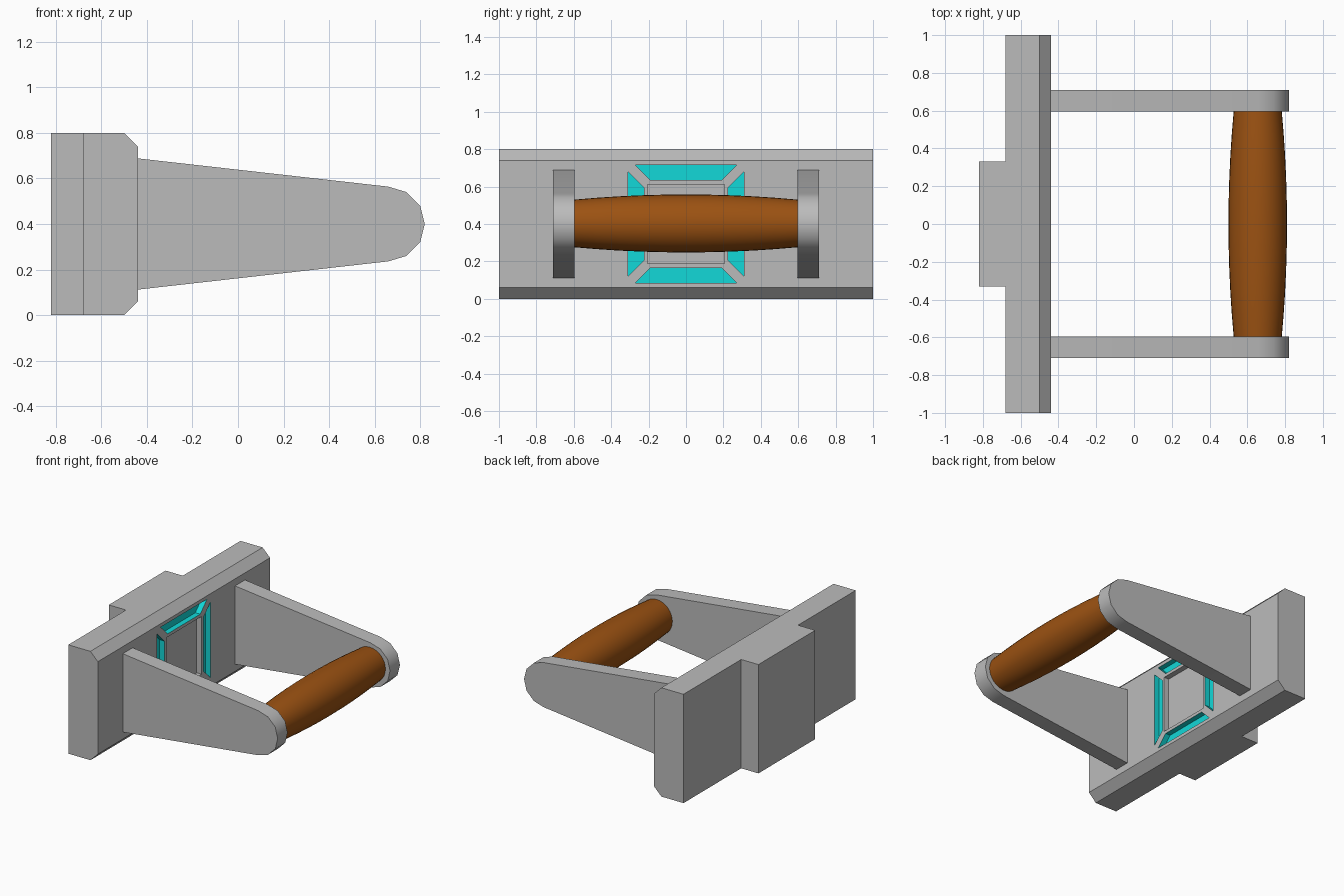
import bpy, bmesh, math
from mathutils import Vector

if "Cube" in bpy.data.objects:
    bpy.data.objects.remove(bpy.data.objects["Cube"])


def mat(name, rgb):
    m = bpy.data.materials.new(name)
    m.diffuse_color = (*rgb, 1)
    m.use_nodes = True
    m.node_tree.nodes["Principled BSDF"].inputs["Base Color"].default_value = m.diffuse_color
    return m


GREY = mat("grey metal", (0.5, 0.5, 0.5))
CYAN = mat("cyan glow", (0.006, 0.69, 0.69))
BROWN = mat("brown grip", (0.33, 0.084, 0.006))


def prism(bm, points, offset):
    """Solid made by sweeping a polygon along an offset."""
    offset = Vector(offset)
    a = [bm.verts.new(p) for p in points]
    b = [bm.verts.new(Vector(p) + offset) for p in points]
    bm.faces.new(a)
    bm.faces.new(b[::-1])
    for i in range(len(a)):
        j = (i + 1) % len(a)
        bm.faces.new((a[j], a[i], b[i], b[j]))


def finish(name, bm, *mats):
    bmesh.ops.recalc_face_normals(bm, faces=bm.faces)
    me = bpy.data.meshes.new(name)
    bm.to_mesh(me)
    bm.free()
    for m in mats:
        me.materials.append(m)
    ob = bpy.data.objects.new(name, me)
    bpy.context.collection.objects.link(ob)
    return ob


def smooth(ob, angle):
    bpy.ops.object.select_all(action='DESELECT')
    ob.select_set(True)
    bpy.context.view_layer.objects.active = ob
    bpy.ops.object.shade_smooth_by_angle(angle=math.radians(angle))


# Back plate with chamfered front edges
bm = bmesh.new()
prism(bm, [(x, -1, z) for x, z in [(-0.68, 0), (-0.50, 0), (-0.44, 0.06),
                                   (-0.44, 0.74), (-0.50, 0.8), (-0.68, 0.8)]], (0, 2, 0))
plate = finish("back_plate", bm, GREY, CYAN)

# Recesses: square centre and four trapezoids around it
FRONT, DEPTH, MID = -0.44, 0.04, 0.4
bm = bmesh.new()
shapes = [[(-0.205, -0.212), (0.205, -0.212), (0.205, 0.212), (-0.205, 0.212)]]
for s in (-1, 1):
    shapes.append([(-0.27, s * 0.315), (0.27, s * 0.315), (0.19, s * 0.235), (-0.19, s * 0.235)])
    shapes.append([(s * 0.31, -0.28), (s * 0.31, 0.28), (s * 0.225, 0.195), (s * 0.225, -0.195)])
for pts in shapes:
    prism(bm, [(FRONT - DEPTH, y, MID + z) for y, z in pts], (DEPTH + 0.05, 0, 0))
cutter = finish("recess_cutter", bm, GREY)
cutter.hide_render = True
mod = plate.modifiers.new("recesses", 'BOOLEAN')
mod.operation = 'DIFFERENCE'
mod.solver = 'EXACT'
mod.object = cutter
bpy.context.view_layer.objects.active = plate
bpy.ops.object.modifier_apply(modifier=mod.name)
bpy.data.objects.remove(cutter)

# Everything inside the outer recesses is cyan
for f in plate.data.polygons:
    c = f.center
    inside = -0.49 < c.x < FRONT - 0.001 and abs(c.y) < 0.33 and abs(c.z - MID) < 0.33
    centre = abs(c.y) < 0.21 and abs(c.z - MID) < 0.22
    f.material_index = 1 if inside and not centre else 0

# Rear block
bm = bmesh.new()
prism(bm, [(-0.82, -0.33, 0), (-0.68, -0.33, 0), (-0.68, 0.33, 0), (-0.82, 0.33, 0)], (0, 0, 0.8))
finish("rear_block", bm, GREY)

# Two tapered side arms with rounded tips
half = [(-0.44, 0.288), (0.66, 0.164), (0.74, 0.14), (0.80, 0.08)]
outline = half + [(0.82, 0)] + [(x, -z) for x, z in half[::-1]]
for side, s in (("left", 1), ("right", -1)):
    bm = bmesh.new()
    prism(bm, [(x, s * 0.595, MID + z) for x, z in outline], (0, s * 0.115, 0))
    smooth(finish(side + "_arm", bm, GREY), 35)

# Barrel-shaped hand grip
bm = bmesh.new()
SIDES, RINGS = 32, 10
rings = []
for i in range(RINGS + 1):
    t = 2 * i / RINGS - 1
    r = 0.155 - 0.028 * t * t
    rings.append([bm.verts.new((0.655 + r * math.cos(a), 0.6 * t, 0.403 + r * math.sin(a)))
                  for a in (2 * math.pi * k / SIDES for k in range(SIDES))])
for a, b in zip(rings, rings[1:]):
    for k in range(SIDES):
        n = (k + 1) % SIDES
        bm.faces.new((a[k], a[n], b[n], b[k]))
bm.faces.new(rings[0])
bm.faces.new(rings[-1])
smooth(finish("hand_grip", bm, BROWN), 40)
